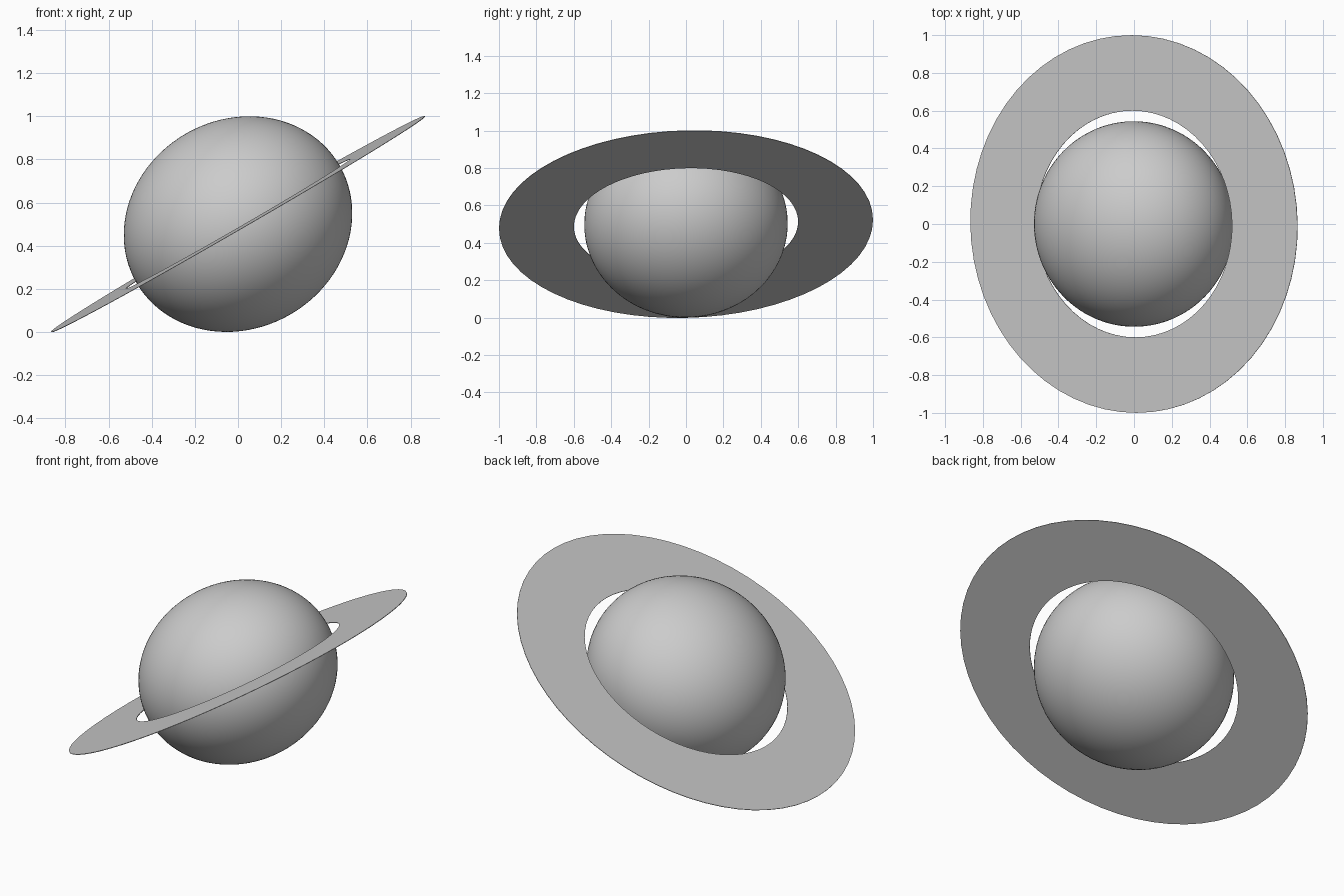
import bpy
import bmesh
from math import radians, sin, cos, tau
from mathutils import Vector, Matrix

cube = bpy.data.objects.get("Cube")
if cube:
    bpy.data.objects.remove(cube, do_unlink=True)

CENTRE = Vector((0, 0, 0.5))
TILT = Matrix.Rotation(radians(-30), 4, 'Y') @ Matrix.Rotation(radians(1.5), 4, 'X')


def material(name, colour):
    mat = bpy.data.materials.new(name)
    mat.use_nodes = True
    mat.diffuse_color = colour
    mat.node_tree.nodes["Principled BSDF"].inputs["Base Color"].default_value = colour
    return mat


def add_object(name, bm, mat):
    """Turn a bmesh into a tilted, smooth shaded object."""
    bm.transform(Matrix.Translation(CENTRE) @ TILT)
    bmesh.ops.recalc_face_normals(bm, faces=bm.faces)
    mesh = bpy.data.meshes.new(name)
    bm.to_mesh(mesh)
    bm.free()
    mesh.materials.append(mat)
    obj = bpy.data.objects.new(name, mesh)
    bpy.context.collection.objects.link(obj)
    bpy.ops.object.select_all(action='DESELECT')
    obj.select_set(True)
    bpy.context.view_layer.objects.active = obj
    bpy.ops.object.shade_smooth_by_angle(angle=radians(30))
    return obj


grey = material("planet grey", (0.6, 0.6, 0.6, 1))

# Planet: a sphere flattened along its tilted axis
bm = bmesh.new()
bmesh.ops.create_uvsphere(bm, u_segments=96, v_segments=48, radius=0.544)
bmesh.ops.scale(bm, vec=(1, 1, 0.89), verts=bm.verts)
add_object("planet", bm, grey)

# Ring: a thin rectangular section swept around the axis
SEGMENTS = 64
INNER, OUTER, HALF = 0.6, 1.0, 0.0015
section = [(INNER, -HALF), (OUTER, -HALF), (OUTER, HALF), (INNER, HALF)]
bm = bmesh.new()
loops = []
for i in range(SEGMENTS):
    a = tau * i / SEGMENTS
    loops.append([bm.verts.new((r * cos(a), r * sin(a), z)) for r, z in section])
for i, loop in enumerate(loops):
    after = loops[(i + 1) % SEGMENTS]
    for j in range(4):
        k = (j + 1) % 4
        bm.faces.new((loop[j], after[j], after[k], loop[k]))
add_object("ring", bm, grey)
